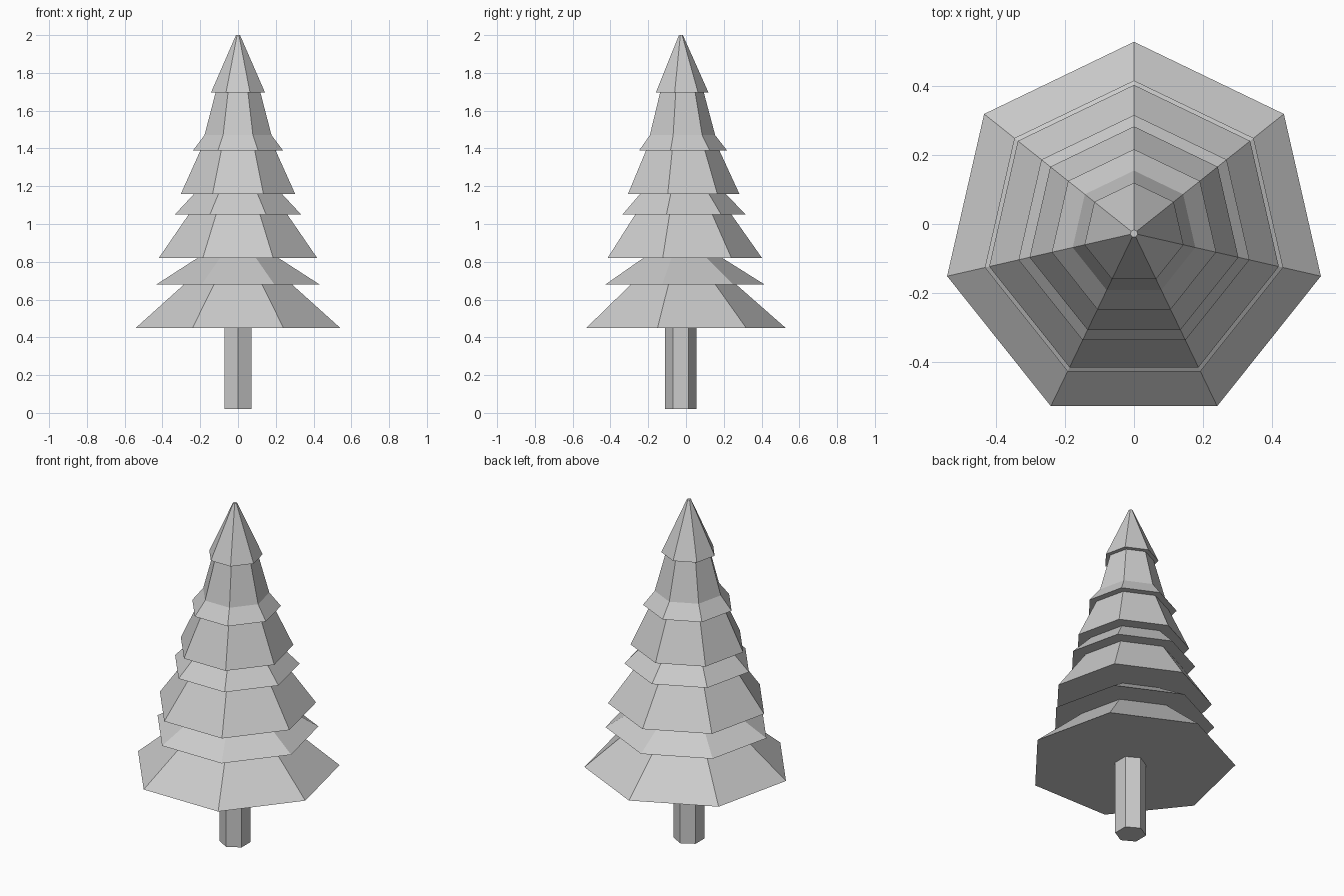
import bpy, bmesh
from math import pi, sin, cos

if "Cube" in bpy.data.objects:
    bpy.data.objects.remove(bpy.data.objects["Cube"])

CY = -0.0275  # tree axis offset in y


def stack(name, sides, rings):
    """Closed flat-faced solid from (radius, z) rings, one corner facing +y."""
    bm = bmesh.new()
    loops = []
    for r, z in rings:
        loops.append([bm.verts.new((r * cos(pi / 2 + 2 * pi * i / sides),
                                    CY + r * sin(pi / 2 + 2 * pi * i / sides), z))
                      for i in range(sides)])
    for a, b in zip(loops, loops[1:]):
        for i in range(sides):
            j = (i + 1) % sides
            bm.faces.new((a[i], a[j], b[j], b[i]))
    bm.faces.new(loops[0][::-1])
    bm.faces.new(loops[-1])
    mesh = bpy.data.meshes.new(name)
    bm.to_mesh(mesh)
    bm.free()
    obj = bpy.data.objects.new(name, mesh)
    bpy.context.collection.objects.link(obj)
    return obj


# Hexagonal trunk
stack("trunk", 6, [(0.083, 0.02), (0.083, 0.46)])

# Seven-sided branch tiers, bottom to top
tiers = [
    [(0.555, 0.45), (0.293, 0.68)],
    [(0.443, 0.68), (0.22, 0.82)],
    [(0.43, 0.82), (0.268, 1.05)],
    [(0.343, 1.05), (0.238, 1.16)],
    [(0.31, 1.16), (0.204, 1.39)],
    [(0.244, 1.39), (0.182, 1.47), (0.122, 1.695)],
    [(0.147, 1.695), (0.011, 2.0)],
]
for n, rings in enumerate(tiers, 1):
    stack(f"branch_tier_{n}", 7, rings)
